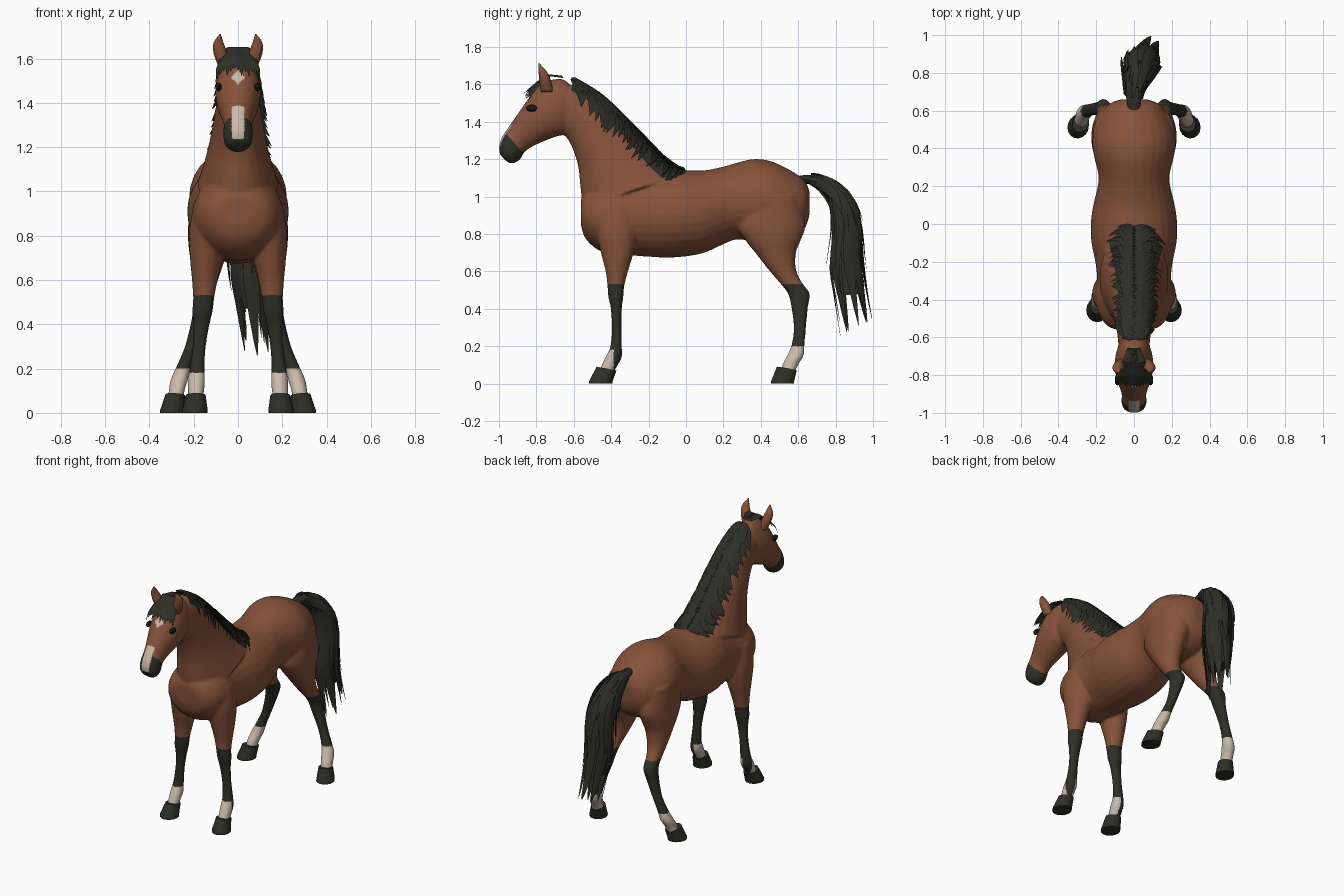
import bpy, bmesh, math, random
from mathutils import Vector, Matrix

if "Cube" in bpy.data.objects:
    bpy.data.objects.remove(bpy.data.objects["Cube"])

random.seed(4)


def material(name, rgb):
    m = bpy.data.materials.new(name)
    m.diffuse_color = (*rgb, 1)
    m.use_nodes = True
    m.node_tree.nodes["Principled BSDF"].inputs["Base Color"].default_value = m.diffuse_color
    return m


COAT = material("bay coat", (0.24, 0.085, 0.043))
DARK = material("dark hair", (0.027, 0.029, 0.020))
WHITE = material("white marking", (0.60, 0.49, 0.41))
EYE = material("eye black", (0.008, 0.008, 0.008))

# Every section is an ellipse: (y0, z0, y1, z1, half width, x centre)
TORSO = [(.66, 1.03, .66, .90, .07, 0), (.63, 1.09, .63, .82, .14, 0), (.55, 1.145, .55, .76, .19, 0),
         (.45, 1.19, .45, .75, .22, 0), (.36, 1.20, .36, .76, .212, 0), (.27, 1.18, .27, .77, .19, 0),
         (.2, 1.16, .2, .745, .192, 0), (.1, 1.14, .1, .70, .216, 0), (0, 1.14, 0, .68, .229, 0),
         (-.1, 1.14, -.1, .673, .225, 0), (-.2, 1.13, -.2, .678, .205, 0), (-.3, 1.11, -.3, .685, .195, 0),
         (-.4, 1.09, -.4, .69, .205, 0), (-.48, 1.06, -.48, .72, .185, 0), (-.54, 1.02, -.54, .78, .14, 0),
         (-.562, .98, -.562, .85, .08, 0)]
NECK = [(-.55, .94, -.02, 1.12, .185, 0), (-.565, 1.05, -.12, 1.19, .155, 0), (-.575, 1.15, -.23, 1.30, .128, 0),
        (-.60, 1.24, -.35, 1.42, .108, 0), (-.635, 1.31, -.47, 1.53, .092, 0), (-.69, 1.36, -.60, 1.61, .082, 0)]
HEAD = [(-.62, 1.60, -.58, 1.44, .06, 0), (-.67, 1.63, -.61, 1.38, .08, 0), (-.76, 1.61, -.64, 1.335, .098, 0),
        (-.82, 1.555, -.695, 1.32, .102, 0), (-.87, 1.485, -.76, 1.295, .092, 0), (-.915, 1.42, -.825, 1.265, .073, 0),
        (-.95, 1.37, -.865, 1.235, .064, 0), (-.985, 1.315, -.885, 1.20, .067, 0),
        (-1.0, 1.265, -.92, 1.178, .06, 0), (-.995, 1.225, -.95, 1.18, .035, 0)]
FRONT_LEG = [(-.48, .95, -.27, .95, .08, .12), (-.48, .82, -.26, .82, .085, .135), (-.455, .70, -.28, .70, .074, .143),
             (-.43, .60, -.31, .60, .058, .15), (-.42, .52, -.33, .52, .048, .155), (-.415, .46, -.335, .46, .046, .16),
             (-.402, .40, -.343, .40, .037, .165), (-.397, .30, -.345, .30, .03, .175),
             (-.404, .20, -.343, .20, .034, .185), (-.432, .14, -.343, .14, .039, .188),
             (-.455, .09, -.37, .09, .036, .19), (-.47, .04, -.40, .04, .036, .19)]
HIND_LEG = [(.34, 1.0, .60, 1.0, .09, .125), (.28, .85, .638, .85, .10, .125), (.315, .77, .615, .77, .095, .13),
            (.37, .70, .588, .70, .08, .137), (.44, .61, .588, .61, .06, .147), (.50, .54, .62, .54, .046, .155),
            (.545, .48, .662, .48, .042, .16), (.563, .41, .652, .41, .037, .175), (.576, .30, .642, .30, .03, .21),
            (.565, .21, .634, .21, .033, .245), (.541, .15, .629, .15, .039, .265), (.515, .10, .60, .10, .036, .277),
            (.505, .04, .575, .04, .036, .285)]
TAIL = [(.60, 1.07, .60, 1.11, .03, 0), (.69, 1.06, .70, 1.115, .045, 0), (.76, 1.0, .81, 1.06, .07, .02),
        (.79, .91, .895, .95, .085, .035), (.795, .79, .925, .82, .085, .045), (.78, .63, .935, .65, .072, .05),
        (.81, .47, .95, .48, .05, .065), (.85, .27, .97, .33, .035, .085)]


def at(secs, u):
    """Smoothly interpolated section at position u."""
    n = len(secs) - 1
    u = max(0, min(n, u))
    i = min(int(u), n - 1)
    f = u - i
    q = [secs[max(0, min(n, i + k))] for k in (-1, 0, 1, 2)]
    return [b + .5 * f * (c - a + f * (2*a - 5*b + 4*c - d + f * (3*(b - c) + d - a))) for a, b, c, d in zip(*q)]


def on(secs, u, t, off=0.0):
    """Point on the lofted surface and its outward direction."""
    y0, z0, y1, z1, w, x = at(secs, u)
    c = Vector((x, (y0 + y1) / 2, (z0 + z1) / 2))
    a = Vector((0, (y1 - y0) / 2, (z1 - z0) / 2))
    p = c + a * (1 + off / a.length) * math.cos(t) + Vector((w + off, 0, 0)) * math.sin(t)
    return p, (p - c).normalized()


def skin_rings(bm, rings):
    vs = [[bm.verts.new(p) for p in r] for r in rings]
    n = len(vs[0])
    for r, s in zip(vs, vs[1:]):
        for j in range(n):
            bm.faces.new((r[j], r[(j + 1) % n], s[(j + 1) % n], s[j]))
    bm.faces.new(vs[0][::-1])
    bm.faces.new(vs[-1])
    return [v for r in vs for v in r]


def loft(bm, secs, n=28, sub=4, end=None, side=1):
    count = int((len(secs) - 1 if end is None else end) * sub)
    rings = [[on(secs, i / sub, 2 * math.pi * j / n)[0] for j in range(n)] for i in range(count + 1)]
    for r in rings:
        for p in r:
            p.x *= side
    return skin_rings(bm, rings)


def lock(bm, pts, outs, width, thick=.008):
    """Pointed lock of hair following a path."""
    rings, n = [], len(pts) - 1
    for i, (p, o) in enumerate(zip(pts, outs)):
        tan = (pts[min(i + 1, n)] - pts[max(i - 1, 0)]).normalized()
        s = tan.cross(o).normalized()
        k = i / n
        w = width * max(.04, min(1, .55 + 1.5 * k) * (1 - k ** 2.5))
        h = thick * max(.1, 1 - k)
        rings.append([p + s * w, p + o * h, p - s * w, p - o * h])
    skin_rings(bm, rings)


def finish(bm, name, mat, smooth=False):
    bmesh.ops.recalc_face_normals(bm, faces=bm.faces)
    me = bpy.data.meshes.new(name)
    bm.to_mesh(me)
    bm.free()
    me.materials.append(mat)
    ob = bpy.data.objects.new(name, me)
    bpy.context.collection.objects.link(ob)
    for f in me.polygons:
        f.use_smooth = smooth
    return ob


# Body skin: overlapping lofts fused into one smooth surface
bm = bmesh.new()
for part in (TORSO, NECK, HEAD):
    loft(bm, part)
for s in (1, -1):
    loft(bm, FRONT_LEG, side=s)
    loft(bm, HIND_LEG, side=s)
body = finish(bm, "body", COAT)
mod = body.modifiers.new("fuse", 'REMESH')
mod.mode = 'VOXEL'
mod.voxel_size = .0085
mod = body.modifiers.new("soften", 'SMOOTH')
mod.factor, mod.iterations = .5, 6
fused = bpy.data.meshes.new_from_object(body.evaluated_get(bpy.context.evaluated_depsgraph_get()))
body.modifiers.clear()
body.data = fused
fused.materials.clear()
for m in (COAT, DARK, WHITE):
    fused.materials.append(m)


# Coat markings: stockings, socks, muzzle, snip and star
def marking(c, n):
    x = abs(c.x)
    if c.z < .53:
        sock = .18 if c.y < 0 else .2
        outer_heel = c.y < 0 and x > .185 and c.y > -.385
        return 2 if c.z < sock and not outer_heel else 1
    if c.y < -.8 and c.z > 1.1:
        if x < .028 and 1.24 < c.z < 1.385 and -.8 * n.y + .6 * n.z > .5:
            return 2
        if x + abs(c.z - 1.515) < .032 and n.y < -.3:
            return 2
        if -.75 * c.y - .66 * c.z > -.16:
            return 1
    return 0


for f in fused.polygons:
    f.material_index = marking(f.center, f.normal)
    f.use_smooth = True

# Hooves
bm = bmesh.new()
for s in (1, -1):
    loft(bm, [(-.478, .09, -.372, .07, .044, .19), (-.518, .012, -.392, .012, .058, .195),
              (-.52, 0, -.394, 0, .058, .195)], 16, 1, side=s)
    vs = loft(bm, [(.485, .09, .595, .07, .044, .282), (.452, .012, .577, .012, .056, .288),
                   (.45, 0, .575, 0, .056, .288)], 16, 1, side=s)
    bmesh.ops.rotate(bm, verts=vs, cent=(s * .285, .54, 0), matrix=Matrix.Rotation(s * .3, 3, 'Z'))
finish(bm, "hooves", DARK)

# Ears
bm = bmesh.new()
for s in (1, -1):
    loft(bm, [(-.775, 1.56, -.71, 1.56, .022, .065), (-.785, 1.62, -.725, 1.63, .031, .08),
              (-.788, 1.67, -.75, 1.675, .022, .088), (-.79, 1.71, -.782, 1.71, .003, .08)], 14, 4, side=s)
finish(bm, "ears", COAT, True)

# Eyes
bm = bmesh.new()
for s in (1, -1):
    m = Matrix.Translation((s * .088, -.825, 1.472)) @ Matrix.Diagonal((.014, .03, .019, 1))
    bmesh.ops.create_uvsphere(bm, u_segments=14, v_segments=8, radius=1, matrix=m)
finish(bm, "eyes", EYE, True)

# Mane: a cap over the crest plus draped locks on both sides
bm = bmesh.new()
grid = [[bm.verts.new(on(NECK, .2 + 4.8 * i / 24, -.75 + 1.65 * j / 8, .012)[0]) for j in range(9)] for i in range(25)]
for r, q in zip(grid, grid[1:]):
    for j in range(8):
        bm.faces.new((r[j], r[j + 1], q[j + 1], q[j]))
for i in range(34):
    u = .25 + 4.9 * i / 33
    for s in (1, -1):
        for layer in (0, 1):
            reach = (.75 + .14 * min(u, 4)) * (1 if s > 0 else .8) * (1 - .4 * layer) * random.uniform(.85, 1.12)
            drop = random.uniform(.5, .95)
            path = [on(NECK, u - drop * k / 6, s * reach * k / 6, .012 + .008 * layer + .012 * k / 6) for k in range(7)]
            lock(bm, [p for p, o in path], [o for p, o in path], random.uniform(.026, .04))
finish(bm, "mane", DARK)

# Forelock
bm = bmesh.new()
for i in range(13):
    x = -.095 + .19 * i / 12
    low = 1.545 - .3 * abs(x) + random.uniform(-.02, .02)
    pts = [Vector((x * .25, -.66, 1.64)), Vector((x * .45, -.73, 1.648)), Vector((x * .75, -.795, 1.612 - abs(x) * .2)),
           Vector((x * .95, -.845 + abs(x) * .2, 1.57 - abs(x) * .2)), Vector((x * 1.05, -.868 + abs(x) * .25, low))]
    lock(bm, pts, [Vector((x * 5, -.6, .8)).normalized()] * 5, .022)
finish(bm, "forelock", DARK)

# Tail: core plus trailing locks
bm = bmesh.new()
loft(bm, TAIL, 12, 2, end=6)
for i in range(44):
    t = 2 * math.pi * i / 44 * 5 + random.uniform(-.2, .2)
    start = random.uniform(.6, 3.6)
    stop = min(7, start + random.uniform(2.2, 3.8))
    flare = random.uniform(.005, .03)
    path = [on(TAIL, start + (stop - start) * k / 7, t, .002 + flare * k / 7) for k in range(8)]
    lock(bm, [p for p, o in path], [o for p, o in path], random.uniform(.02, .036))
for t in (0, .8, 2.2, 3.1, 4.2, 5.4):
    path = [on(TAIL, 4.3 + 2.7 * k / 7, t, .028 * k / 7) for k in range(8)]
    lock(bm, [p for p, o in path], [o for p, o in path], .034)
finish(bm, "tail", DARK)
